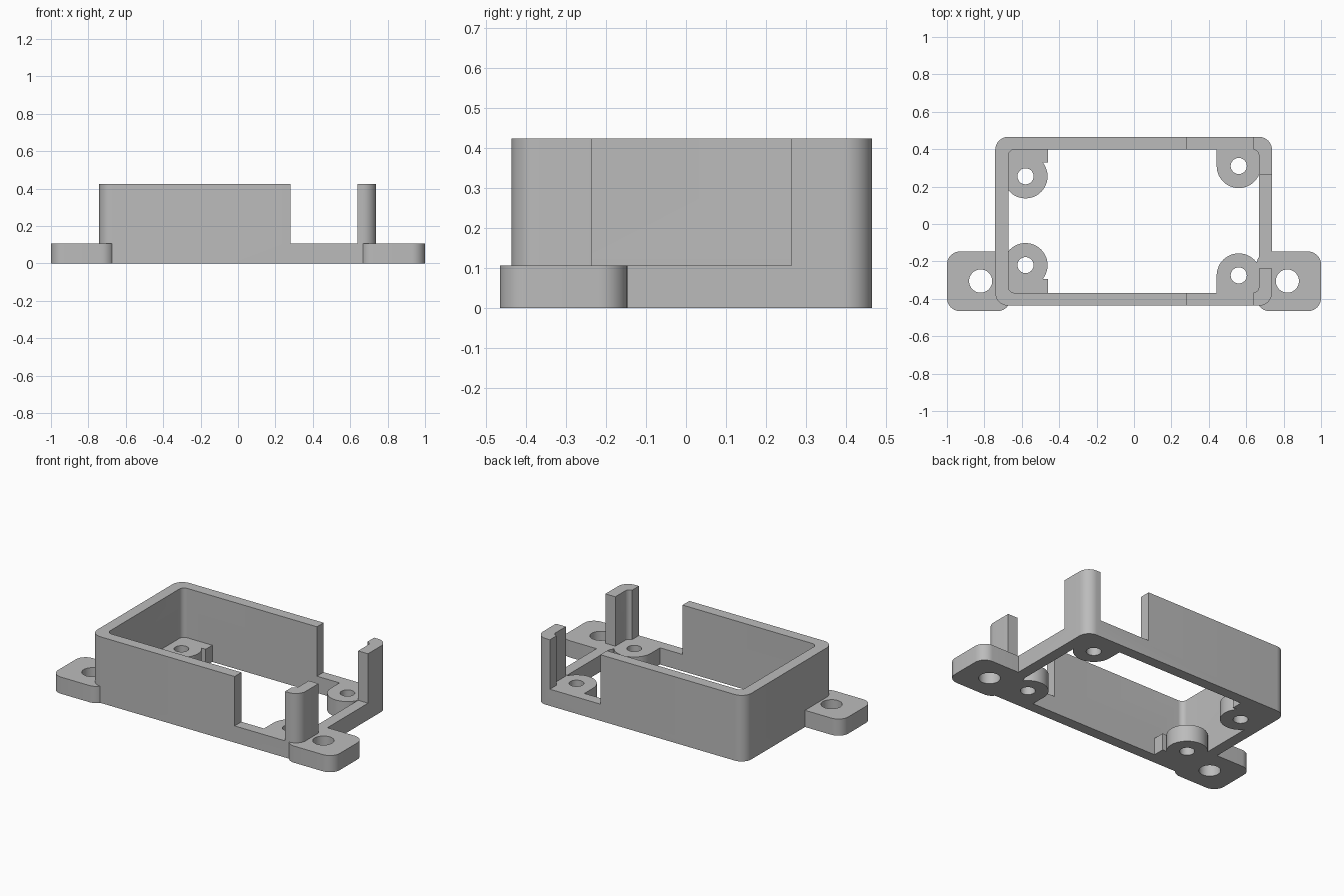
import bpy, bmesh, math

default = bpy.data.objects.get("Cube")
if default:
    bpy.data.objects.remove(default, do_unlink=True)

HEIGHT, BASE = 0.424, 0.107

grey = bpy.data.materials.new("plain grey")
grey.use_nodes = True
grey.diffuse_color = (0.5, 0.5, 0.5, 1)
grey.node_tree.nodes["Principled BSDF"].inputs["Base Color"].default_value = (0.5, 0.5, 0.5, 1)


def prism(name, outline, z0, z1):
    """Upright prism from a counter-clockwise outline."""
    bm = bmesh.new()
    face = bm.faces.new([bm.verts.new((x, y, z0)) for x, y in outline])
    top = bmesh.ops.extrude_face_region(bm, geom=[face])["geom"]
    bmesh.ops.translate(bm, vec=(0, 0, z1 - z0),
                        verts=[v for v in top if isinstance(v, bmesh.types.BMVert)])
    bmesh.ops.recalc_face_normals(bm, faces=bm.faces)
    mesh = bpy.data.meshes.new(name)
    bm.to_mesh(mesh)
    bm.free()
    mesh.materials.append(grey)
    obj = bpy.data.objects.new(name, mesh)
    bpy.context.collection.objects.link(obj)
    return obj


def rounded(x0, x1, y0, y1, r, steps=10):
    points = []
    corners = [(x1 - r, y1 - r), (x0 + r, y1 - r), (x0 + r, y0 + r), (x1 - r, y0 + r)]
    for q, (cx, cy) in enumerate(corners):
        for i in range(steps + 1):
            a = (q + i / steps) * math.pi / 2
            points.append((cx + r * math.cos(a), cy + r * math.sin(a)))
    return points


def box(x0, x1, y0, y1):
    return [(x0, y0), (x1, y0), (x1, y1), (x0, y1)]


def circle(cx, cy, r, steps=48):
    return [(cx + r * math.cos(math.tau * i / steps), cy + r * math.sin(math.tau * i / steps))
            for i in range(steps)]


def combine(target, outline, z0, z1, operation):
    """Join or cut a prism and drop the helper."""
    tool = prism("tool", outline, z0, z1)
    tool.hide_render = True
    mod = target.modifiers.new("shape", "BOOLEAN")
    mod.operation, mod.solver, mod.object = operation, "EXACT", tool
    bpy.context.view_layer.objects.active = target
    bpy.ops.object.modifier_apply(modifier=mod.name)
    bpy.data.objects.remove(tool, do_unlink=True)


# Walled frame, open at top and bottom
frame = prism("mounting_frame", rounded(-0.742, 0.738, -0.437, 0.466, 0.07), 0, HEIGHT)
combine(frame, rounded(-0.672, 0.668, -0.368, 0.398, 0.033), -0.1, 0.6, "DIFFERENCE")

# Low openings that leave two corner posts
combine(frame, box(0.282, 0.64, -0.7, 0.7), BASE, 0.6, "DIFFERENCE")
combine(frame, box(0.5, 0.9, -0.237, 0.264), BASE, 0.6, "DIFFERENCE")

# Screw bosses, each with a web to the nearest long wall
bosses = [(-0.58, 0.255, 0.33), (-0.58, -0.22, -0.295),
          (0.56, 0.31, 0.31), (0.56, -0.275, -0.275)]
for x, y, web_y in bosses:
    low, high = (web_y, 0.42) if y > 0 else (-0.39, web_y)
    left, right = (-0.69, -0.461) if x < 0 else (0.442, 0.69)
    combine(frame, circle(x, y, 0.118), 0, BASE, "UNION")
    combine(frame, box(left, right, low, high), 0, BASE, "UNION")

# Side mounting tabs
for x0, x1 in [(-1, -0.66), (0.655, 1)]:
    combine(frame, rounded(x0, x1, -0.466, -0.147, 0.07), 0, BASE, "UNION")

# Screw holes
for x, y, _ in bosses:
    combine(frame, circle(x, y, 0.043), -0.1, BASE + 0.05, "DIFFERENCE")
for x in (-0.82, 0.82):
    combine(frame, circle(x, -0.305, 0.062), -0.1, BASE + 0.05, "DIFFERENCE")

bpy.ops.object.select_all(action="DESELECT")
frame.select_set(True)
bpy.context.view_layer.objects.active = frame
bpy.ops.object.shade_smooth_by_angle(angle=math.radians(30))
